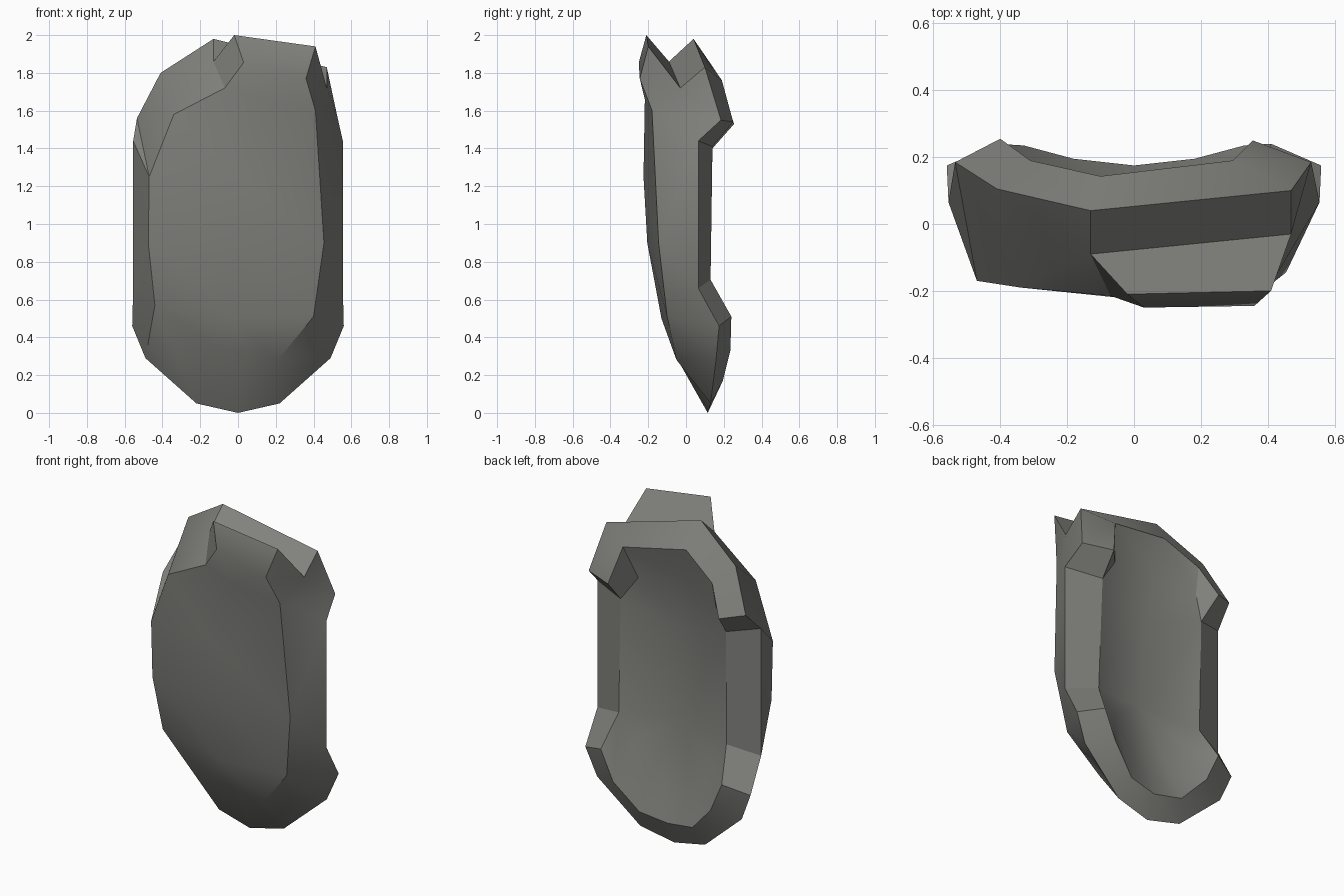
import bpy, bmesh, math

if "Cube" in bpy.data.objects:
    bpy.data.objects.remove(bpy.data.objects["Cube"])

bm = bmesh.new()


def ring(points):
    return [bm.verts.new(p) for p in points]


def bridge(a, b):
    """Quads between two closed rings of equal length."""
    n = len(a)
    for i in range(n):
        j = (i + 1) % n
        bm.faces.new((a[i], a[j], b[j], b[i]))


def fan(hub, pts):
    for a, b in zip(pts, pts[1:]):
        bm.faces.new((hub, a, b))


# Lower half of the rim is symmetric: points from bottom centre up the right side
low_outer = [(.22, .13, .05), (.49, .16, .29), (.56, .175, .46), (.555, .065, .66)]
low_inner = [(.18, .195, .17), (.33, .235, .33), (.41, .24, .51), (.365, .13, .705)]


def mirrored(pts):
    return [(-x, y, z) for x, y, z in reversed(pts)]


# Outer edge of the rim
outer_pts = [(0, .115, 0)] + low_outer + [
    (.555, .065, 1.44), (.53, .185, 1.55), (.47, .10, 1.83), (-.13, .04, 1.98),
    (-.41, .105, 1.80), (-.535, .185, 1.56), (-.555, .065, 1.44)] + mirrored(low_outer)
# Inner edge of the rim
inner_pts = [(0, .175, .14)] + low_inner + [
    (.345, .14, 1.41), (.355, .25, 1.54), (.295, .19, 1.76), (-.10, .143, 1.83),
    (-.31, .19, 1.70), (-.40, .255, 1.53), (-.37, .14, 1.40)] + mirrored(low_inner)
# Edge of the hollow floor; it meets the rim along both sides
I = inner_pts
floor_pts = [(0, .13, .31), (.145, .13, .40), (.25, .135, .56), I[4], I[4], I[5], I[5],
             (.24, .12, 1.56), (-.08, .10, 1.62), (-.315, .16, 1.545),
             I[11], I[11], I[12], I[12], (-.30, .14, .55), (-.152, .13, .35)]
# Edge of the front plate, with the valley behind the crest at the top
R1, R2, R3, R4 = (.21, -.05, .28), (.40, -.10, .51), (.455, -.145, .90), (.41, -.18, 1.60)
L2, L3, L4, L5 = (-.34, -.19, 1.58), (-.47, -.17, 1.25), (-.475, -.15, .90), (-.44, -.10, .57)
L6 = (-.13, -.075, .35)
front_pts = [(.04, -.063, .315), R1, R2, R2, R3, R4, R4, (.47, -.03, 1.72),
             (-.13, -.09, 1.86), L2, L3, L3, L4, L5, L5, L6]

outer, inner, floor, front = map(ring, (outer_pts, inner_pts, floor_pts, front_pts))
bridge(front, outer)
bridge(outer, inner)
bridge(inner, floor)

# Hollow floor
f0, f1 = ring([(-.02, .05, 1.30), (0, .05, .75)])
fan(f0, [floor[i] for i in (5, 7, 8, 9, 11)])
fan(f1, [floor[i] for i in (12, 14, 15, 0, 1, 2, 4)])
bm.faces.new((floor[11], floor[12], f1, f0))
bm.faces.new((floor[4], floor[5], f0, f1))

# Crest above the front plate
top_l, top_r, bot_l, bot_r, l1 = ring([
    (-.02, -.21, 2.0), (.41, -.20, 1.94), (.03, -.25, 1.855), (.36, -.245, 1.77),
    (-.07, -.215, 1.72)])
val_r, val_l = front[7], front[8]
r1, r2, r3, r4 = front[1], front[2], front[4], front[5]
l2, l3, l4, l5, l6 = front[9], front[10], front[12], front[13], front[15]
for f in ((top_l, top_r, val_r, val_l), (bot_l, bot_r, top_r, top_l),
          (bot_r, r4, val_r, top_r), (bot_l, top_l, val_l, l1), (l1, val_l, l2)):
    bm.faces.new(f)

# Front plate, bulging along a central spine
s0, s1, s2, s3 = ring([(.10, -.218, 1.66), (0, -.225, 1.25), (0, -.205, .90), (-.02, -.13, .50)])
for f in ((bot_l, l1, s0), (l1, l2, s1, s0), (l2, l3, s1), (l3, l4, s2, s1),
          (l4, l5, s3, s2), (l5, l6, s3), (l6, front[0], s3), (front[0], r1, s3),
          (r1, r2, s3), (r2, r3, s2, s3), (r3, r4, s1, s2), (r4, s0, s1),
          (r4, bot_r, s0), (bot_r, bot_l, s0)):
    bm.faces.new(f)

# Weld the shared corners
bmesh.ops.remove_doubles(bm, verts=bm.verts, dist=0.0005)
bmesh.ops.dissolve_degenerate(bm, edges=bm.edges, dist=0.0005)
bmesh.ops.recalc_face_normals(bm, faces=bm.faces)

mesh = bpy.data.meshes.new("armour_pad")
bm.to_mesh(mesh)
bm.free()
pad = bpy.data.objects.new("armour_pad", mesh)
bpy.context.collection.objects.link(pad)

grey = bpy.data.materials.new("warm_grey")
grey.diffuse_color = (.22, .22, .205, 1)
grey.use_nodes = True
grey.node_tree.nodes["Principled BSDF"].inputs["Base Color"].default_value = grey.diffuse_color
mesh.materials.append(grey)

bpy.context.view_layer.objects.active = pad
pad.select_set(True)
bpy.ops.object.shade_smooth_by_angle(angle=math.radians(30))
